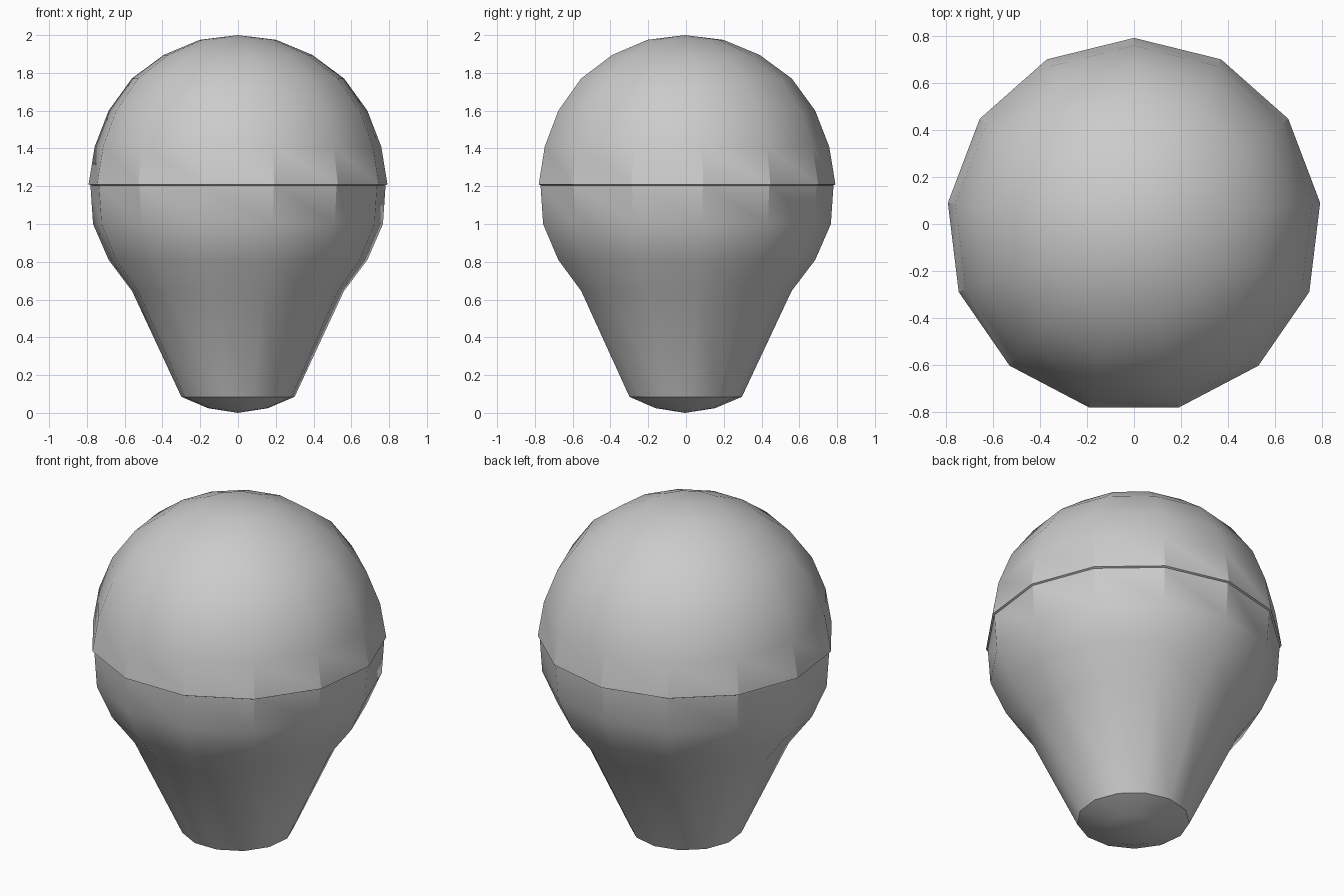
import bpy, bmesh, math

if "Cube" in bpy.data.objects:
    bpy.data.objects.remove(bpy.data.objects["Cube"])

SIDES = 13
OFFSET_Y = -0.006

grey = bpy.data.materials.new("plain grey")
grey.use_nodes = True
colour = (0.6, 0.6, 0.6, 1)
grey.diffuse_color = colour
grey.node_tree.nodes["Principled BSDF"].inputs["Base Color"].default_value = colour


def lathe(name, profile, smooth_angle):
    """Turn a (radius, height) profile into a faceted solid; radius 0 makes a pole."""
    bm = bmesh.new()
    rings = []
    for r, z in profile:
        count = SIDES if r else 1
        rings.append([bm.verts.new((r * math.sin(math.tau * i / SIDES),
                                    r * math.cos(math.tau * i / SIDES) + OFFSET_Y, z))
                      for i in range(count)])
    for low, high in zip(rings, rings[1:]):
        for i in range(SIDES):
            j = (i + 1) % SIDES
            corners = [low[i % len(low)], low[j % len(low)],
                       high[j % len(high)], high[i % len(high)]]
            bm.faces.new(list(dict.fromkeys(corners)))
    bmesh.ops.recalc_face_normals(bm, faces=bm.faces)
    mesh = bpy.data.meshes.new(name)
    bm.to_mesh(mesh)
    bm.free()
    mesh.materials.append(grey)
    obj = bpy.data.objects.new(name, mesh)
    bpy.context.collection.objects.link(obj)
    bpy.ops.object.select_all(action="DESELECT")
    obj.select_set(True)
    bpy.context.view_layer.objects.active = obj
    bpy.ops.object.shade_smooth_by_angle(angle=math.radians(smooth_angle))
    return obj


# Rounded bottom, tapering neck, narrow lip at the widest ring, then the dome
lathe("bulb_body", [
    (0, 0), (0.16, 0.025), (0.302, 0.085),
    (0.565, 0.645), (0.69, 0.81), (0.773, 1.0), (0.787, 1.205),
    (0.797, 1.21), (0.764, 1.41), (0.69, 1.6), (0.566, 1.77),
    (0.396, 1.895), (0.204, 1.975), (0, 2.0),
], 26.5)
